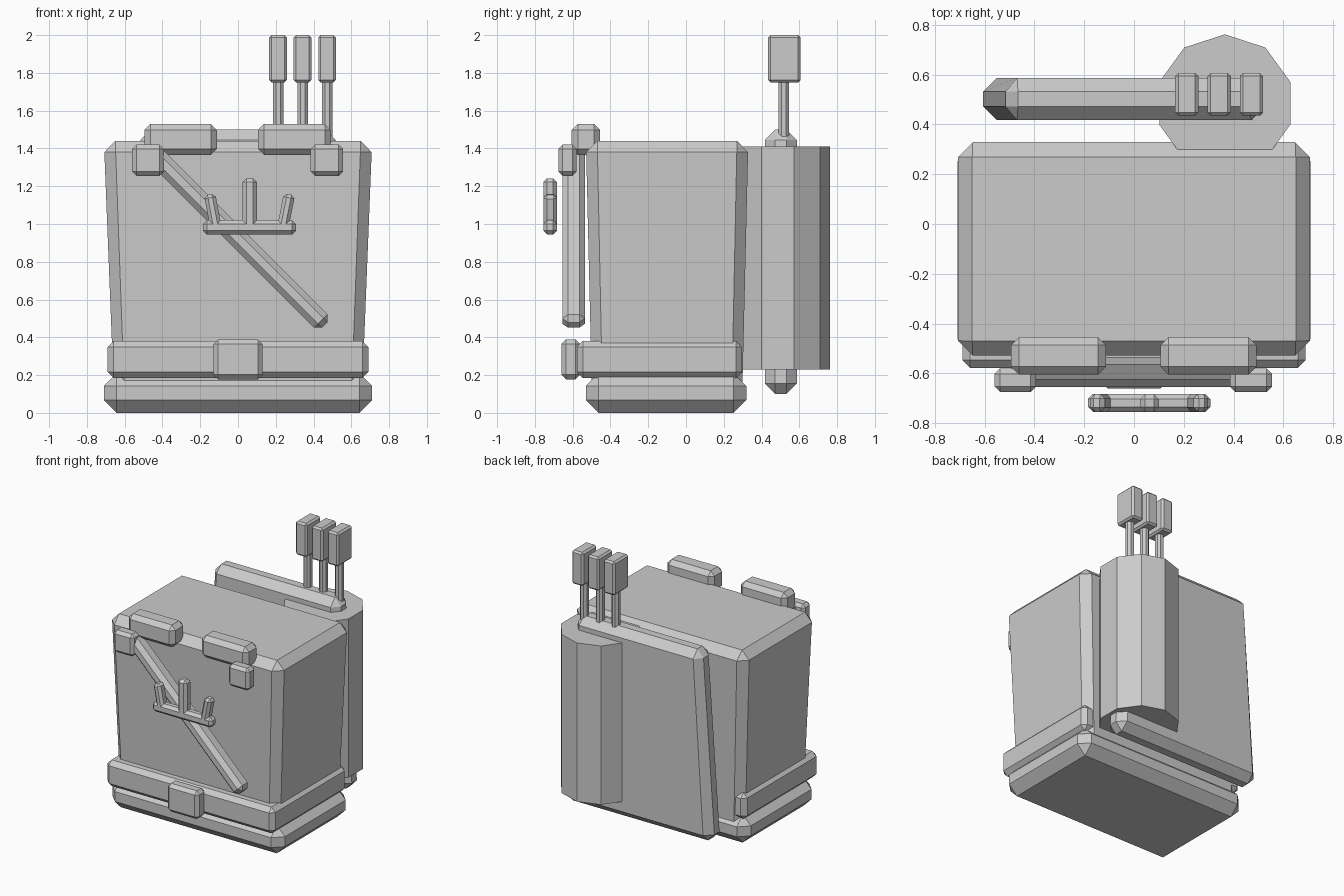
import bpy
import bmesh
from math import radians, atan2, hypot, pi
from mathutils import Matrix, Vector

cube = bpy.data.objects.get("Cube")
if cube:
    bpy.data.objects.remove(cube, do_unlink=True)

GREY = (0.6, 0.6, 0.6, 1.0)
grey = bpy.data.materials.new("plain grey")
grey.use_nodes = True
grey.diffuse_color = GREY
grey.node_tree.nodes["Principled BSDF"].inputs["Base Color"].default_value = GREY


def finish(name, bm):
    """Turn a bmesh into a flat shaded grey object."""
    bmesh.ops.recalc_face_normals(bm, faces=bm.faces)
    mesh = bpy.data.meshes.new(name)
    bm.to_mesh(mesh)
    bm.free()
    mesh.materials.append(grey)
    obj = bpy.data.objects.new(name, mesh)
    bpy.context.collection.objects.link(obj)
    return obj


def block(name, x, y, z, bevel, top=1.0, bottom=1.0, tilt=0.0):
    """Chamfered box from (min, max) ranges, tapered along z, tilted about y."""
    spans = (x, y, z)
    size = Vector([b - a for a, b in spans])
    centre = Vector([(a + b) / 2 for a, b in spans])
    bm = bmesh.new()
    bmesh.ops.create_cube(bm, size=1)
    bmesh.ops.scale(bm, vec=size, verts=bm.verts)
    bmesh.ops.bevel(bm, geom=bm.edges[:], offset=bevel, segments=1,
                    profile=0.5, affect='EDGES')
    for v in bm.verts:
        t = v.co.z / size.z + 0.5
        v.co.x *= bottom + (top - bottom) * t
        if name == "pack_body":
            v.co.y *= bottom + (top - bottom) * t
    move = Matrix.Translation(centre) @ Matrix.Rotation(tilt, 4, 'Y')
    bmesh.ops.transform(bm, matrix=move, verts=bm.verts)
    return finish(name, bm)


def bar(name, start, end, y, width, bevel):
    """Chamfered bar between two (x, z) points on the front."""
    dx, dz = end[0] - start[0], end[1] - start[1]
    cx, cz = (start[0] + end[0]) / 2, (start[1] + end[1]) / 2
    half = hypot(dx, dz) / 2
    return block(name, (cx - width / 2, cx + width / 2), y,
                 (cz - half, cz + half), bevel, tilt=atan2(dx, dz))


# Main pack, base and belt
block("pack_body", (-0.71, 0.71), (-0.53, 0.33), (0.1, 1.44), 0.06, bottom=0.925)
block("pack_base", (-0.71, 0.71), (-0.53, 0.32), (0.0, 0.21), 0.068)
block("belt", (-0.69, 0.69), (-0.578, 0.297), (0.185, 0.38), 0.032)
block("belt_buckle", (-0.13, 0.13), (-0.66, -0.56), (0.178, 0.388), 0.024)

# Shoulder straps and their buckles
for side, strap, buckle in (("right", (-0.495, -0.112), (-0.56, -0.393)),
                            ("left", (0.106, 0.492), (0.385, 0.555))):
    block(side + "_strap", strap, (-0.605, -0.455), (1.365, 1.53), 0.032)
    block(side + "_strap_buckle", buckle, (-0.675, -0.58), (1.255, 1.42), 0.022)

# Diagonal sash on the front
bar("front_sash", (-0.48, 1.405), (0.46, 0.465), (-0.655, -0.535), 0.1, 0.03)

# Three pronged emblem
EMBLEM_Y = (-0.755, -0.683)
block("emblem_bar", (-0.185, 0.307), EMBLEM_Y, (0.945, 1.02), 0.02)
bar("emblem_middle_prong", (0.062, 0.97), (0.062, 1.242), EMBLEM_Y, 0.075, 0.02)
bar("emblem_right_prong", (-0.115, 0.97), (-0.15, 1.157), EMBLEM_Y, 0.06, 0.018)
bar("emblem_left_prong", (0.235, 0.97), (0.272, 1.157), EMBLEM_Y, 0.06, 0.018)

# Back panel, wider at the bottom
block("back_panel", (-0.61, 0.61), (0.417, 0.587), (0.1, 1.5), 0.055, top=0.84)

# Ten sided tube on the back
bm = bmesh.new()
bmesh.ops.create_cone(bm, cap_ends=True, segments=10, radius1=0.277,
                      radius2=0.277, depth=1.18)
place = Matrix.Translation((0.365, 0.485, 0.82))
top_angle = max(bm.verts, key=lambda v: v.co.y).co
turn = Matrix.Rotation(pi / 2 - atan2(top_angle.y, top_angle.x), 4, 'Z')
bmesh.ops.transform(bm, matrix=place @ turn, verts=bm.verts)
finish("back_tube", bm)

# Three shafts with block heads rising from the tube
for i, x in enumerate((0.212, 0.342, 0.472), 1):
    block(f"shaft_{i}", (x - 0.028, x + 0.028), (0.49, 0.546), (1.38, 1.77), 0.016)
    block(f"shaft_head_{i}", (x - 0.047, x + 0.047), (0.435, 0.607), (1.75, 2.0), 0.013)
